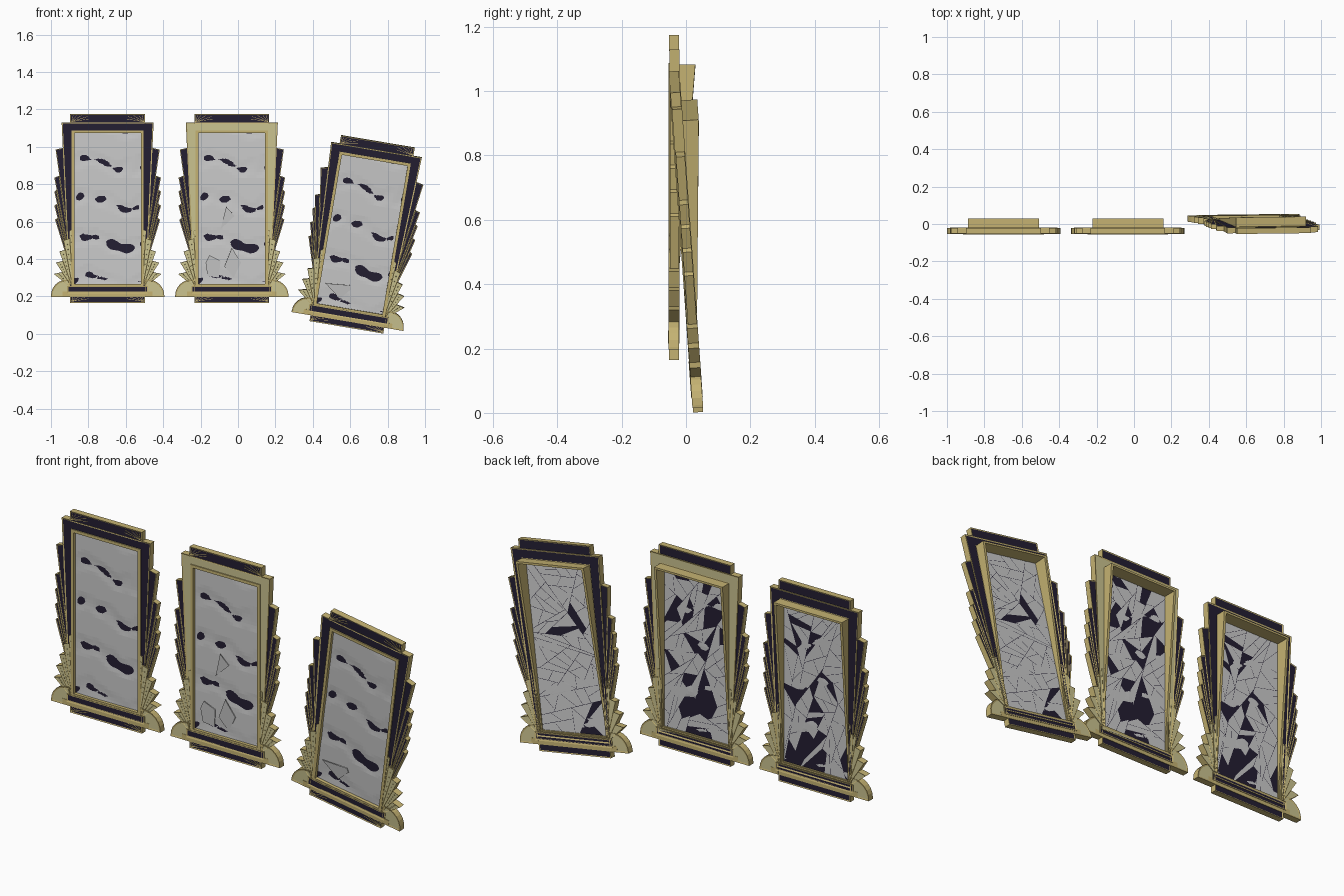
import bpy, bmesh, math, random
from mathutils import Matrix, Vector, noise

if "Cube" in bpy.data.objects:
    bpy.data.objects.remove(bpy.data.objects["Cube"])

random.seed(4)


def material(name, rgb):
    m = bpy.data.materials.new(name)
    m.diffuse_color = (*rgb, 1)
    m.use_nodes = True
    m.node_tree.nodes["Principled BSDF"].inputs["Base Color"].default_value = m.diffuse_color
    return m


GOLD = material("gold", (0.56, 0.45, 0.17))
PALE = material("pale_gold", (0.60, 0.55, 0.28))
DARK = material("dark_enamel", (0.017, 0.013, 0.032))


def finish(name, bm, place, mats=()):
    me = bpy.data.meshes.new(name)
    bm.to_mesh(me)
    bm.free()
    for m in mats:
        me.materials.append(m)
    ob = bpy.data.objects.new(name, me)
    bpy.context.collection.objects.link(ob)
    ob.matrix_world = place
    return ob


def inlay(bm, caps, rim):
    # raised rim around a sunken coloured field, on front and back
    bm.normal_update()
    bmesh.ops.recalc_face_normals(bm, faces=bm.faces[:])
    if rim:
        bmesh.ops.inset_region(bm, faces=caps, thickness=rim, depth=-0.002,
                               use_boundary=True, use_even_offset=True)
        for f in caps:
            f.material_index = 1


def prisms(name, polys, y0, y1, place, mats, rim=0):
    # outlines in x, z pushed through the depth
    bm = bmesh.new()
    caps = []
    for pts in polys:
        a = [bm.verts.new((x, y0, z)) for x, z in pts]
        b = [bm.verts.new((x, y1, z)) for x, z in pts]
        caps += [bm.faces.new(a), bm.faces.new(b[::-1])]
        for i in range(len(pts)):
            j = (i + 1) % len(pts)
            bm.faces.new((a[i], b[i], b[j], a[j]))
    inlay(bm, caps, rim)
    return finish(name, bm, place, mats)


def ring(name, outer, inner, y0, ybot, ytop, place, mats, rim=0):
    # four-sided frame; the back may slope from bottom to top
    bm = bmesh.new()
    back = [ybot, ybot, ytop, ytop]
    loops = [[bm.verts.new((x, y0, z)) for x, z in outer],
             [bm.verts.new((x, y0, z)) for x, z in inner],
             [bm.verts.new((x, y, z)) for (x, z), y in zip(inner, back)],
             [bm.verts.new((x, y, z)) for (x, z), y in zip(outer, back)]]
    caps = []
    for k in range(4):
        p, q = loops[k], loops[(k + 1) % 4]
        for i in range(4):
            j = (i + 1) % 4
            f = bm.faces.new((p[i], p[j], q[j], q[i]))
            if k in (0, 2):
                caps.append(f)
    inlay(bm, caps, rim)
    return finish(name, bm, place, mats)


def rect(w, z0, z1, wt=None):
    t = wt or w
    return [(-w, z0), (w, z0), (t, z1), (-t, z1)]


def both(polys):
    return polys + [[(-x, z) for x, z in p][::-1] for p in polys]


def fan(px, pz, r0, first, tips):
    # blades between neighbouring rays from a pivot, each ending at its own tip
    out, s0 = [], first
    for x, z in tips:
        h = z - pz
        s1 = (x - px) / h
        out.append([(px + s0 * r0, pz + r0), (px + s1 * r0, pz + r0 * 0.9),
                    (x, z), (px + s0 * (h + 0.01), z + 0.01)])
        s0 = s1
    return out


def cracked_pane(name, place, y, keep):
    # split the largest piece again and again, then lose some pieces
    bm = bmesh.new()
    bm.faces.new([bm.verts.new((x, y, z)) for x, z in rect(0.18, 0.262, 1.078)])
    for _ in range(75):
        f = max(bm.faces, key=lambda g: g.calc_area() * random.uniform(0.2, 1))
        a = random.uniform(0, math.pi)
        bmesh.ops.bisect_plane(bm, geom=[f] + f.edges[:] + f.verts[:],
                               plane_co=f.calc_center_median(),
                               plane_no=(math.cos(a), 0, math.sin(a)))
    lost = [f for f in bm.faces if random.random() > keep]
    bmesh.ops.delete(bm, geom=lost, context='FACES')
    rims = bmesh.ops.inset_individual(bm, faces=bm.faces[:], thickness=0.0012)["faces"]
    bmesh.ops.delete(bm, geom=rims, context='FACES')
    finish(name, bm, place)


def rippled_pane(name, place, y):
    # wavy silvering that dips behind the dark sheet in bands
    bm = bmesh.new()
    bmesh.ops.create_grid(bm, x_segments=22, y_segments=50, size=1)
    for v in bm.verts:
        x, z = v.co.x * 0.18, 0.67 + v.co.y * 0.408
        n = noise.noise(Vector((x * 14, z * 14, 3)))
        f = math.cos(30 * (z - 0.70) + math.sin(16 * x)) + 0.9 * n - 0.75
        v.co = (x, y + 0.0025 * max(f, -0.7), z)
    finish(name, bm, place)


def mirror(tag, place, field, keep, shards):
    def nm(part):
        return tag + "_" + part
    # surround, rim and the hollow tapered box behind
    opening = rect(0.185, 0.26, 1.08)
    ring(nm("surround"), rect(0.205, 0.235, 1.13, 0.246), opening,
         -0.052, -0.020, -0.020, place, [GOLD, field], 0.006)
    ring(nm("inner_rim"), rect(0.193, 0.25, 1.088), rect(0.178, 0.265, 1.073),
         -0.055, -0.030, -0.030, place, [GOLD])
    ring(nm("back_box"), rect(0.190, 0.257, 1.083), rect(0.178, 0.265, 1.073),
         -0.045, -0.036, 0.029, place, [GOLD])
    # top crest and bottom plate with sunburst lines
    prisms(nm("crest_and_foot"), [rect(0.2, 1.125, 1.175), rect(0.2, 0.165, 0.205)],
           -0.053, -0.022, place, [GOLD, DARK], 0.005)
    rays = []
    for z0, h in ((1.133, 0.034), (0.172, 0.026)):
        for deg in (9, 18, 32, 52, 75):
            a = math.radians(deg)
            n = min(0.09, h / math.sin(a))
            c, s = math.cos(a), math.sin(a)
            rays.append([(0.192, z0), (0.192 - n * c, z0 + n * s),
                         (0.192 - n * c + 0.002 * s, z0 + n * s + 0.002 * c),
                         (0.192 + 0.002 * s, z0 + 0.002 * c)])
    prisms(nm("sunburst_lines"), both(rays), -0.0525, -0.049, place, [GOLD])
    # stepped dark side blades
    blades = fan(0.18, 0.30, 0.12, 0.079, [(0.278, 0.985), (0.285, 0.835),
                 (0.285, 0.76), (0.285, 0.685), (0.281, 0.61)])
    prisms(nm("side_blades"), both(blades), -0.050, -0.022, place, [GOLD, DARK], 0.004)
    # golden flutes with beads, curved feet and sill
    tips = [(0.205, 0.55), (0.235, 0.50), (0.258, 0.44), (0.276, 0.38), (0.288, 0.32)]
    flutes = fan(0.185, 0.24, 0.02, 0.0, tips)
    prisms(nm("gold_flutes"), both(flutes), -0.054, -0.020, place, [GOLD, PALE], 0.003)
    bm = bmesh.new()
    for p in flutes:
        a = (Vector(p[0]) + Vector(p[1])) / 2
        b = (Vector(p[2]) + Vector(p[3])) / 2
        for i in range(5):
            c = a.lerp(b, 0.45 + 0.11 * i)
            for s in (-1, 1):
                bmesh.ops.create_icosphere(bm, subdivisions=1, radius=0.0028,
                                           matrix=Matrix.Translation((s * c.x, -0.052, c.y)))
    finish(nm("beads"), bm, place, [GOLD])
    foot = [(0.2, 0.197), (0.303, 0.197)]
    foot += [(0.215 + 0.088 * math.cos(t), 0.205 + 0.085 * math.sin(t))
             for t in (math.radians(d) for d in range(0, 91, 15))] + [(0.2, 0.29)]
    prisms(nm("curved_feet"), both([foot]), -0.0545, -0.021, place, [GOLD, PALE], 0.008)
    prisms(nm("sill"), [rect(0.24, 0.197, 0.225)], -0.054, -0.022, place, [GOLD])
    prisms(nm("sill_bar"), [rect(0.216, 0.215, 0.256)], -0.056, -0.020, place,
           [GOLD, DARK], 0.006)
    # dark sheet with silvered front and cracked back
    bm = bmesh.new()
    bm.faces.new([bm.verts.new((x, -0.038, z)) for x, z in rect(0.182, 0.26, 1.08)])
    finish(nm("dark_sheet"), bm, place, [DARK])
    rippled_pane(nm("silvered_front"), place, -0.0385)
    cracked_pane(nm("cracked_back"), place, -0.0355, keep)
    # loose pieces standing slightly proud of the glass
    for i, pts in enumerate(shards):
        cx = sum(p[0] for p in pts) / len(pts)
        cz = sum(p[1] for p in pts) / len(pts)
        tilt = (Matrix.Translation((cx, -0.046, cz)) @ Matrix.Rotation(0.08, 4, 'X')
                @ Matrix.Rotation(0.06, 4, 'Z'))
        prisms(nm("loose_shard_%d" % i), [[(x - cx, z - cz) for x, z in pts]],
               -0.002, 0.002, place @ tilt, [])


mirror("left", Matrix.Translation((-0.697, 0, 0)), DARK, 0.78, [])
mirror("middle", Matrix.Translation((-0.033, 0, 0)), PALE, 0.74, [
    [(-0.13, 0.31), (-0.07, 0.30), (-0.06, 0.39), (-0.12, 0.42), (-0.14, 0.38)],
    [(-0.04, 0.36), (0.01, 0.30), (0.05, 0.38), (0.0, 0.46)],
    [(-0.06, 0.56), (0.015, 0.63), (-0.03, 0.68)]])
leaning = (Matrix.Translation((0.664, 0, 0.532)) @ Matrix.Rotation(math.radians(4.1), 4, 'X')
           @ Matrix.Rotation(math.radians(9.6), 4, 'Y') @ Matrix.Translation((0, 0.0375, -0.67)))
mirror("leaning", leaning, DARK, 0.94, [
    [(-0.15, 0.38), (-0.06, 0.31), (-0.01, 0.37), (-0.02, 0.39)]])
